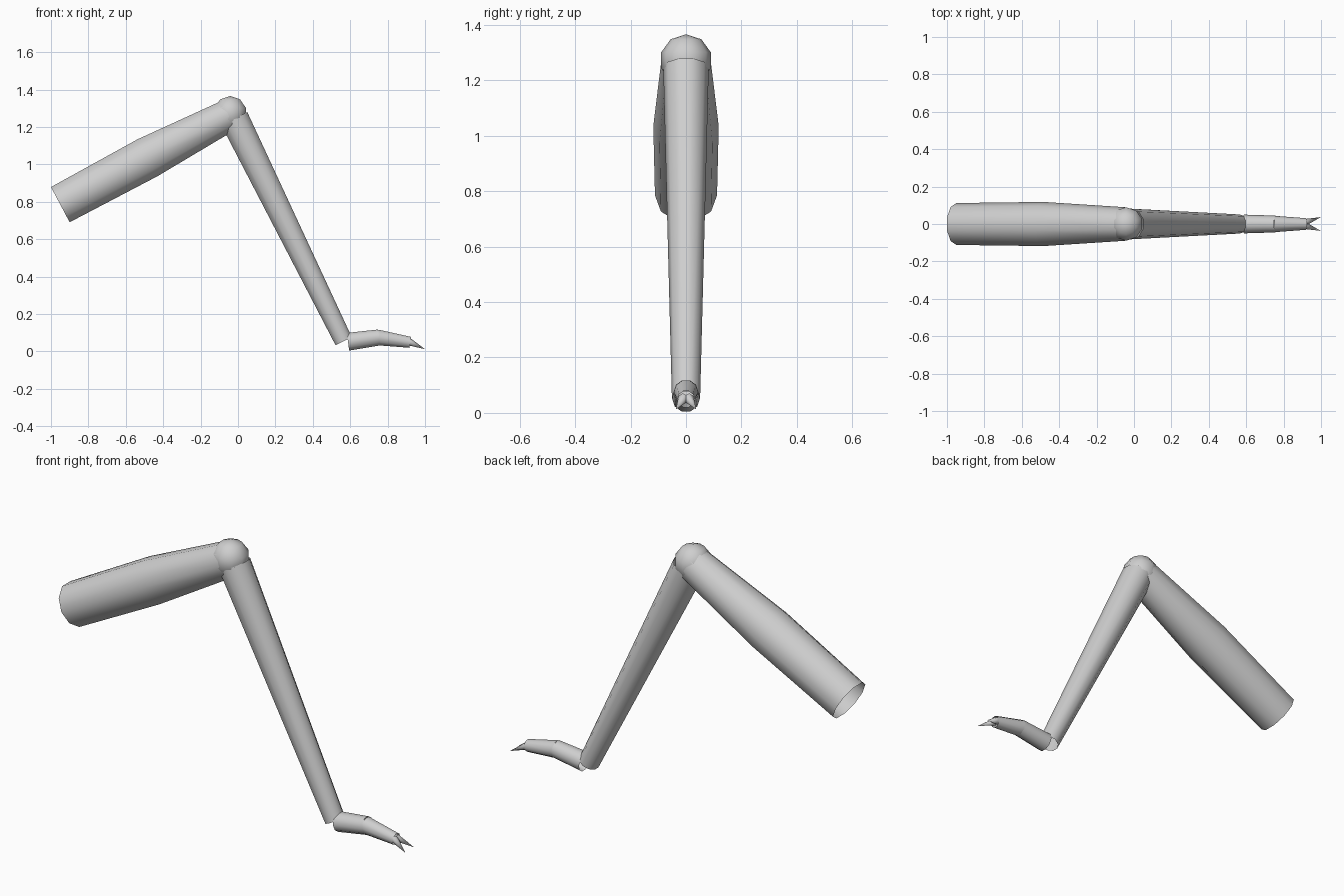
import bpy, bmesh, math
from mathutils import Vector, Matrix

cube = bpy.data.objects.get("Cube")
if cube:
    bpy.data.objects.remove(cube, do_unlink=True)

grey = bpy.data.materials.new("light grey")
grey.use_nodes = True
grey.diffuse_color = (0.62, 0.62, 0.62, 1)
grey.node_tree.nodes["Principled BSDF"].inputs["Base Color"].default_value = grey.diffuse_color


def finish(name, bm):
    for f in bm.faces:
        f.smooth = True
    bmesh.ops.recalc_face_normals(bm, faces=bm.faces[:])
    mesh = bpy.data.meshes.new(name)
    bm.to_mesh(mesh)
    bm.free()
    mesh.materials.append(grey)
    obj = bpy.data.objects.new(name, mesh)
    bpy.context.collection.objects.link(obj)


def tube(name, stations, sides=10):
    """Open tube through (x, z, radius) stations in the y = 0 plane."""
    bm = bmesh.new()
    points = [Vector((x, 0, z)) for x, z, r in stations]
    axis = (points[-1] - points[0]).normalized()
    across = Vector((0, 1, 0))
    up = axis.cross(across)
    rings = []
    for p, (x, z, r) in zip(points, stations):
        angles = [math.tau * i / sides for i in range(sides)]
        rings.append([bm.verts.new(p + r * (across * math.cos(a) + up * math.sin(a)))
                      for a in angles])
    for a, b in zip(rings, rings[1:]):
        for i in range(sides):
            j = (i + 1) % sides
            bm.faces.new((a[i], a[j], b[j], b[i]))
    finish(name, bm)


def claw(name, base, tip, radius):
    """Pointed cone from base to tip."""
    bm = bmesh.new()
    base, tip = Vector(base), Vector(tip)
    d = tip - base
    turn = d.to_track_quat('Z', 'Y').to_matrix().to_4x4()
    bmesh.ops.create_cone(bm, segments=6, radius1=radius, radius2=0, depth=d.length,
                          cap_ends=False,
                          matrix=Matrix.Translation((base + tip) / 2) @ turn)
    bmesh.ops.remove_doubles(bm, verts=bm.verts[:], dist=0.0001)
    finish(name, bm)


# Limb segments, open at the ends
tube("thigh", [(-0.95, 0.785, 0.112), (-0.485, 1.035, 0.118), (-0.05, 1.263, 0.09)])
tube("shin", [(-0.02, 1.245, 0.082), (0.565, 0.055, 0.051)])

# Knee ball
bm = bmesh.new()
bmesh.ops.create_uvsphere(bm, u_segments=10, v_segments=5, radius=0.094,
                          matrix=Matrix.Translation((-0.042, 0, 1.272)))
finish("knee", bm)

# Foot in two segments
tube("instep", [(0.588, 0.052, 0.05), (0.755, 0.075, 0.045)])
tube("toe", [(0.745, 0.075, 0.044), (0.92, 0.049, 0.031)])

# Pair of splayed claws
for side, s in (("left", 1), ("right", -1)):
    claw(side + "_claw", (0.915, s * 0.009, 0.052), (1.0, s * 0.037, 0.012), 0.02)
